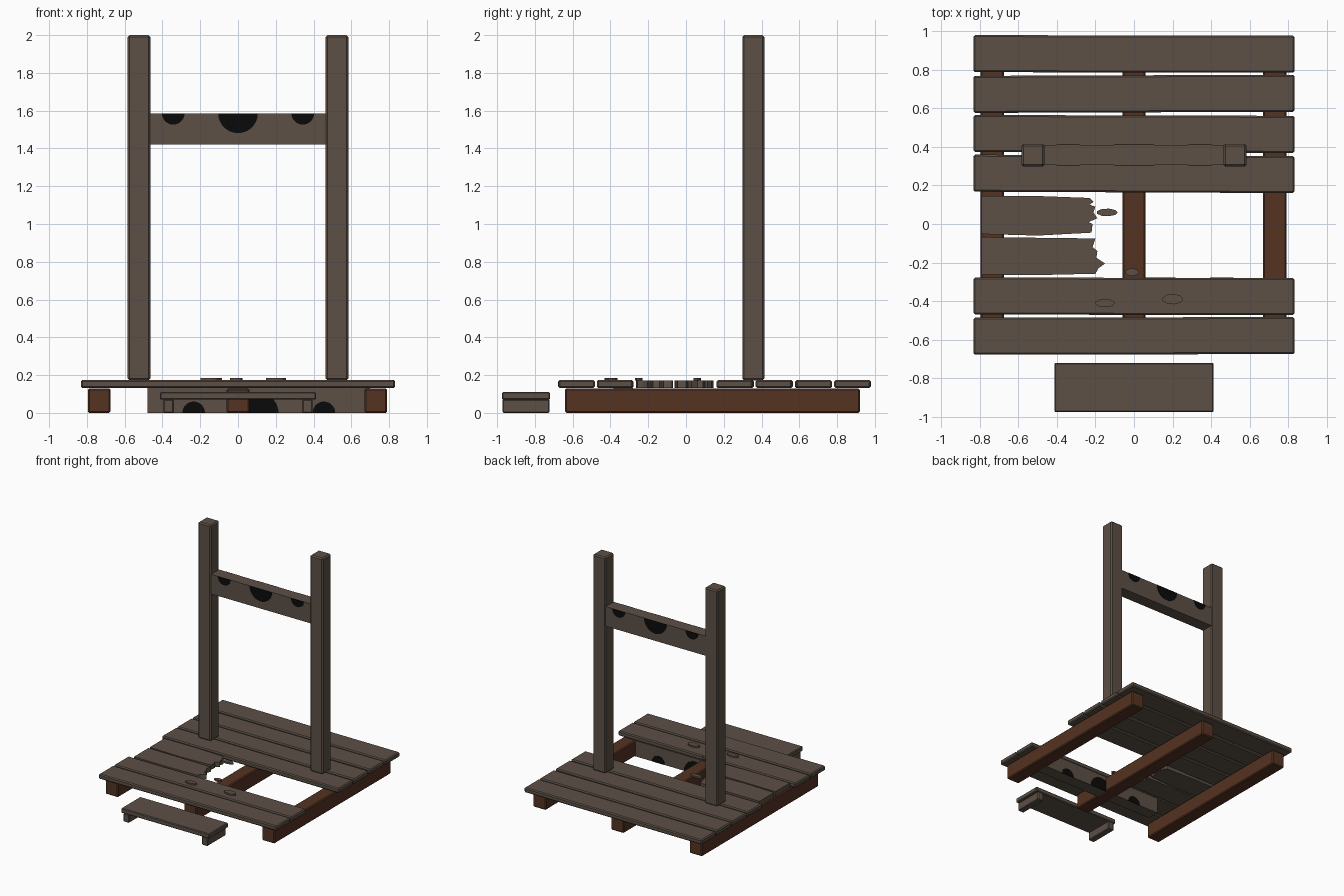
import bpy, bmesh, math
from mathutils import Matrix, Vector

if "Cube" in bpy.data.objects:
    bpy.data.objects.remove(bpy.data.objects["Cube"], do_unlink=True)


def material(name, rgb):
    m = bpy.data.materials.new(name)
    m.use_nodes = True
    m.diffuse_color = (*rgb, 1)
    m.node_tree.nodes["Principled BSDF"].inputs["Base Color"].default_value = (*rgb, 1)
    return m


WOOD = material("weathered_wood", (0.107, 0.08, 0.061))
BEAM = material("dark_red_wood", (0.09, 0.033, 0.016))
HOLE = material("hole_black", (0.003, 0.003, 0.003))


def finish(name, bm, mat, centre=(0, 0, 0), turn=0, bevel=0):
    bmesh.ops.recalc_face_normals(bm, faces=bm.faces)
    mesh = bpy.data.meshes.new(name)
    bm.to_mesh(mesh)
    bm.free()
    mesh.materials.append(mat)
    ob = bpy.data.objects.new(name, mesh)
    ob.location = centre
    ob.rotation_euler.z = math.radians(turn)
    bpy.context.collection.objects.link(ob)
    if bevel:
        b = ob.modifiers.new("worn_edges", 'BEVEL')
        b.width, b.segments = bevel, 1
    return ob


def box(name, x, y, z, mat=WOOD, turn=0, bevel=0.008):
    """Box between the given (low, high) limits on each axis."""
    size = [b - a for a, b in (x, y, z)]
    bm = bmesh.new()
    bmesh.ops.create_cube(bm, size=1, matrix=Matrix.Diagonal((*size, 1)))
    return finish(name, bm, mat, [(a + b) / 2 for a, b in (x, y, z)], turn, bevel)


def slab(name, outline, z, thick, mat=WOOD):
    """Flat outline extruded upward."""
    bm = bmesh.new()
    face = bm.faces.new([bm.verts.new((x, y, z)) for x, y in outline])
    top = bmesh.ops.extrude_face_region(bm, geom=[face])["geom"]
    bmesh.ops.translate(bm, vec=(0, 0, thick),
                        verts=[v for v in top if isinstance(v, bmesh.types.BMVert)])
    return finish(name, bm, mat)


def half_disc(name, x, y, z, radius, up):
    """Thin painted half circle facing front and back."""
    bm = bmesh.new()
    steps = 14
    pts = [(radius * math.cos(math.pi * i / steps),
            up * radius * math.sin(math.pi * i / steps)) for i in range(steps + 1)]
    face = bm.faces.new([bm.verts.new((px, -0.002, pz)) for px, pz in pts])
    geo = bmesh.ops.extrude_face_region(bm, geom=[face])["geom"]
    bmesh.ops.translate(bm, vec=(0, 0.004, 0),
                        verts=[v for v in geo if isinstance(v, bmesh.types.BMVert)])
    return finish(name, bm, HOLE, (x, y, z))


def stock_board(name, cx, half, y, z, up, gap):
    """Board with one large neck hole and two small wrist holes on one edge."""
    box(name, (cx - half, cx + half), y, z, bevel=0)
    edge = z[0] if up > 0 else z[1]
    for label, dx, r in (("right_wrist", -gap, 0.06), ("neck", 0, 0.105), ("left_wrist", gap, 0.06)):
        for side, yy in zip(("front", "back"), y):
            half_disc(f"{name}_{label}_hole_{side}", cx + dx, yy, edge, r, up)


# Support beams under the deck
for label, cx in (("right", -0.735), ("middle", 0), ("left", 0.73)):
    box(f"{label}_beam", (cx - 0.06, cx + 0.06), (-0.64, 0.92), (0, 0.13), BEAM)

# Whole deck planks, each laid slightly askew
planks = [(-0.58, 0.1), (-0.375, -0.1), (0.26, -0.25), (0.467, -0.15), (0.675, 0.2), (0.882, -0.1)]
for i, (cy, turn) in enumerate(planks):
    box(f"deck_plank_{i + 1}", (-0.832, 0.832), (cy - 0.096, cy + 0.096), (0.132, 0.173), turn=turn)

# Broken planks with splintered ends
slab("broken_plank_back",
     [(-0.79, -0.052), (-0.5, -0.06), (-0.22, -0.045), (-0.215, 0), (-0.235, 0.01), (-0.19, 0.03),
      (-0.21, 0.06), (-0.2, 0.09), (-0.23, 0.1), (-0.21, 0.115), (-0.23, 0.135), (-0.5, 0.145),
      (-0.79, 0.145)], 0.132, 0.04)
slab("broken_plank_front",
     [(-0.79, -0.262), (-0.5, -0.265), (-0.2, -0.258), (-0.185, -0.23), (-0.15, -0.205),
      (-0.195, -0.175), (-0.19, -0.14), (-0.215, -0.12), (-0.2, -0.075), (-0.79, -0.068)], 0.132, 0.04)

# Loose wood chips
chips = [(0.2, -0.39, 0.055, 0.027), (-0.15, -0.41, 0.052, 0.022),
         (-0.01, -0.25, 0.035, 0.02), (-0.14, 0.06, 0.055, 0.02)]
for i, (cx, cy, rx, ry) in enumerate(chips):
    ring = [Vector((cx + rx * math.cos(a), cy + ry * math.sin(a)))
            for a in (math.tau * k / 9 for k in range(9))]
    slab(f"wood_chip_{i + 1}", ring, 0.172, 0.014)

# Upright posts
for label, cx in (("right", -0.524), ("left", 0.524)):
    box(f"{label}_post", (cx - 0.06, cx + 0.06), (0.298, 0.415), (0.172, 2.0), bevel=0.01)

# Mounted lower board, and the fallen upper board lying under the deck
stock_board("mounted_board", 0, 0.5, (0.305, 0.41), (1.42, 1.586), -1, 0.343)
stock_board("fallen_board", 0.11, 0.59, (-0.385, -0.28), (0, 0.133), 1, 0.345)

# Front step
box("step_top", (-0.413, 0.413), (-0.975, -0.72), (0.07, 0.11), bevel=0.006)
for label, s in (("right", -1), ("left", 1)):
    box(f"step_{label}_leg", tuple(sorted((s * 0.34, s * 0.395))), (-0.972, -0.722), (0, 0.072), bevel=0.006)
